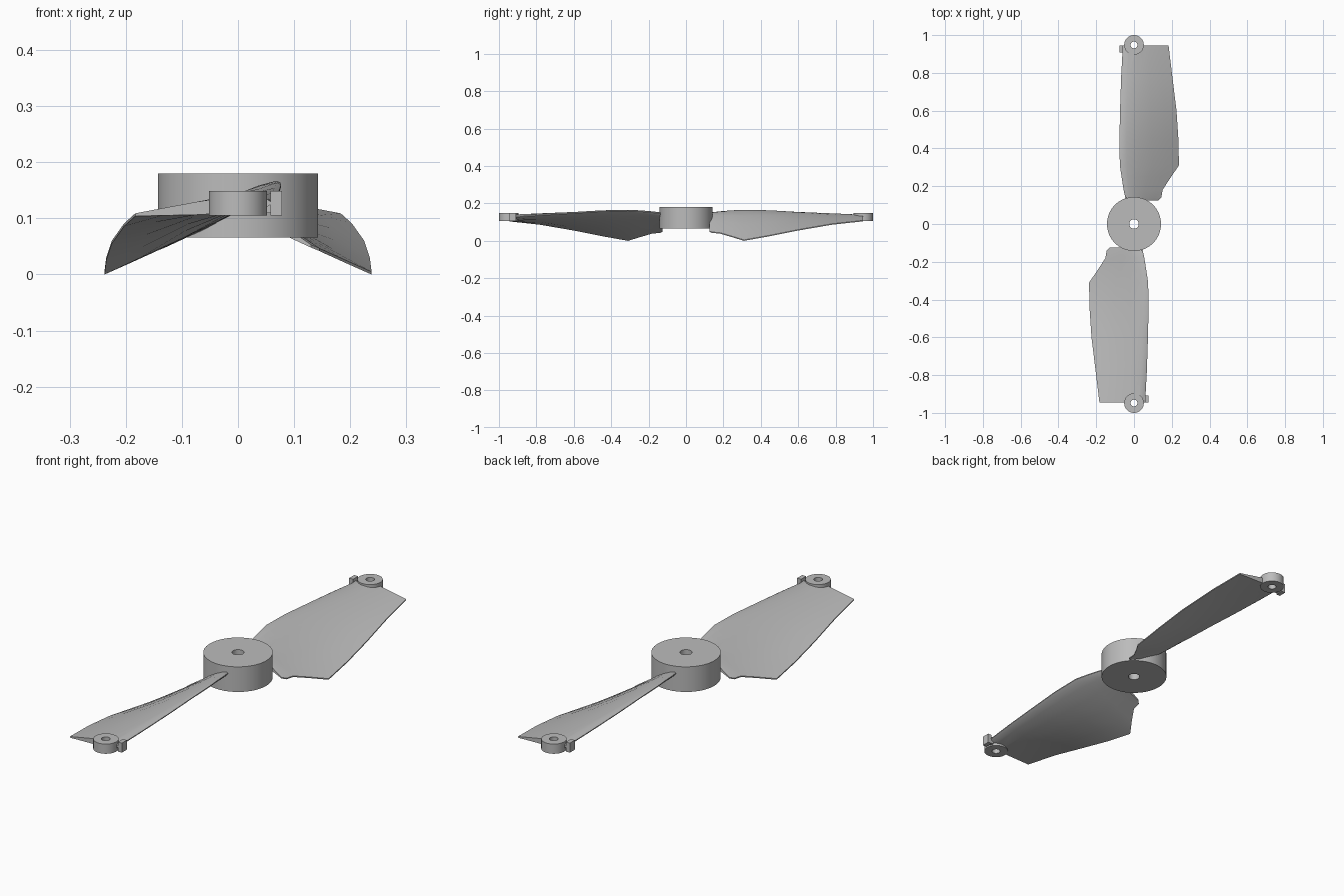
import bpy
import bmesh
from math import pi, radians, cos, sin
from mathutils import Matrix

cube = bpy.data.objects.get("Cube")
if cube:
    bpy.data.objects.remove(cube, do_unlink=True)

grey = bpy.data.materials.new("plain grey")
grey.use_nodes = True
colour = (0.5, 0.5, 0.5, 1)
grey.diffuse_color = colour
grey.node_tree.nodes["Principled BSDF"].inputs["Base Color"].default_value = colour


def make_object(name, bm, turn=0):
    bmesh.ops.recalc_face_normals(bm, faces=bm.faces)
    bm.transform(Matrix.Rotation(turn, 4, "Z"))
    mesh = bpy.data.meshes.new(name)
    bm.to_mesh(mesh)
    bm.free()
    mesh.materials.append(grey)
    obj = bpy.data.objects.new(name, mesh)
    bpy.context.collection.objects.link(obj)
    return obj


def smooth(obj):
    bpy.ops.object.select_all(action="DESELECT")
    obj.select_set(True)
    bpy.context.view_layer.objects.active = obj
    bpy.ops.object.shade_smooth_by_angle(angle=radians(30))


def ring(name, y, outer, inner, low, high, turn=0):
    """Cylinder with a round through hole."""
    bm = bmesh.new()
    steps = 64
    loops = []
    for r, z in ((outer, low), (outer, high), (inner, high), (inner, low)):
        loops.append([bm.verts.new((r * cos(2 * pi * i / steps),
                                    y + r * sin(2 * pi * i / steps), z))
                      for i in range(steps)])
    for a, b in zip(loops, loops[1:] + loops[:1]):
        for i in range(steps):
            j = (i + 1) % steps
            bm.faces.new((a[i], a[j], b[j], b[i]))
    smooth(make_object(name, bm, turn))


# Blade stations: y, trailing x, trailing z, leading x, leading z
STATIONS = [
    (-0.125, -0.13, 0.048, 0.04, 0.142),
    (-0.14, -0.145, 0.042, 0.046, 0.146),
    (-0.18, -0.151, 0.039, 0.055, 0.151),
    (-0.245, -0.193, 0.02, 0.065, 0.157),
    (-0.31, -0.238, 0.0, 0.075, 0.161),
    (-0.45, -0.235, 0.025, 0.077, 0.157),
    (-0.6, -0.225, 0.055, 0.074, 0.147),
    (-0.78, -0.203, 0.086, 0.068, 0.136),
    (-0.945, -0.183, 0.104, 0.059, 0.125),
]
# Aerofoil: position along the chord, lower and upper height
AEROFOIL = [(0, 0, 0.005), (0.2, -0.003, 0.01), (0.45, -0.007, 0.016),
            (0.7, -0.009, 0.02), (0.88, -0.008, 0.017), (0.97, -0.004, 0.01),
            (1, 0, 0.004)]


def blade(name, turn):
    bm = bmesh.new()
    loops = []
    for y, tx, tz, lx, lz in STATIONS:
        under = [(t, low) for t, low, high in AEROFOIL]
        over = [(t, high) for t, low, high in reversed(AEROFOIL)]
        loops.append([bm.verts.new((tx + (lx - tx) * t, y, tz + (lz - tz) * t + h))
                      for t, h in under + over])
    for a, b in zip(loops, loops[1:]):
        for i in range(len(a)):
            j = (i + 1) % len(a)
            bm.faces.new((a[i], a[j], b[j], b[i]))
    bm.faces.new(loops[0])
    bm.faces.new(loops[-1])
    obj = make_object(name, bm, turn)

    # Clear the blade out of the tip ring's hole
    bm = bmesh.new()
    bmesh.ops.create_cone(bm, cap_ends=True, segments=48, radius1=0.03,
                          radius2=0.03, depth=0.4,
                          matrix=Matrix.Translation((0, -0.948, 0.1)))
    cutter = make_object("hole_cutter", bm, turn)
    cutter.hide_render = True
    mod = obj.modifiers.new("hole", "BOOLEAN")
    mod.operation = "DIFFERENCE"
    mod.solver = "EXACT"
    mod.object = cutter
    bpy.ops.object.select_all(action="DESELECT")
    obj.select_set(True)
    bpy.context.view_layer.objects.active = obj
    bpy.ops.object.modifier_apply(modifier=mod.name)
    bpy.data.objects.remove(cutter, do_unlink=True)
    smooth(obj)


def block(name, centre, size, turn):
    bm = bmesh.new()
    bmesh.ops.create_cube(bm, size=1, matrix=Matrix.Translation(centre)
                          @ Matrix.Diagonal((*size, 1)))
    make_object(name, bm, turn)


# Central hub
ring("hub", 0, 0.143, 0.025, 0.066, 0.18)

# Two blades, half a turn apart, each with a tip ring and a small stop block
for side, turn in (("front", 0), ("back", pi)):
    blade(side + "_blade", turn)
    ring(side + "_tip_ring", -0.948, 0.052, 0.018, 0.105, 0.149, turn)
    block(side + "_tip_block", (0.068, -0.927, 0.127), (0.02, 0.036, 0.043), turn)
    block(side + "_block_bridge", (0.052, -0.92, 0.122), (0.014, 0.016, 0.025), turn)
